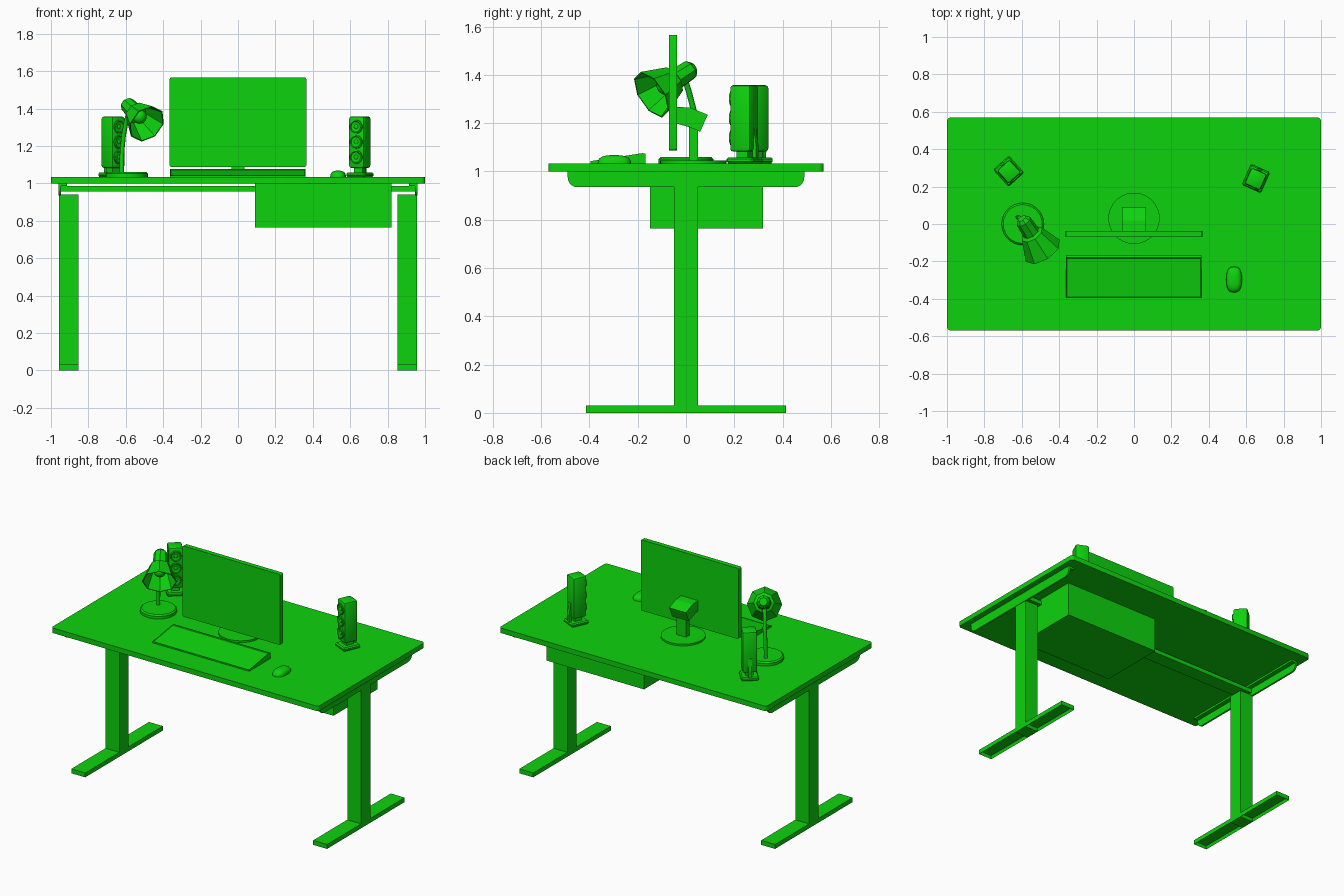
import bpy, bmesh, math
from mathutils import Matrix, Vector

cube = bpy.data.objects.get("Cube")
if cube:
    bpy.data.objects.remove(cube, do_unlink=True)

GREEN = (0.004, 0.65, 0.004, 1)
green = bpy.data.materials.new("bright green")
green.use_nodes = True
green.diffuse_color = GREEN
green.node_tree.nodes["Principled BSDF"].inputs["Base Color"].default_value = GREEN


def finish(name, bm, matrix=None, smooth=False):
    bmesh.ops.recalc_face_normals(bm, faces=bm.faces)
    if matrix:
        bm.transform(matrix)
    mesh = bpy.data.meshes.new(name)
    bm.to_mesh(mesh)
    bm.free()
    mesh.materials.append(green)
    obj = bpy.data.objects.new(name, mesh)
    bpy.context.collection.objects.link(obj)
    if smooth:
        bpy.ops.object.select_all(action="DESELECT")
        obj.select_set(True)
        bpy.context.view_layer.objects.active = obj
        bpy.ops.object.shade_smooth_by_angle(angle=math.radians(35))
    return obj


def box_mesh(x, y, z):
    """Box from three (low, high) ranges."""
    bm = bmesh.new()
    bmesh.ops.create_cube(bm, size=1)
    for v in bm.verts:
        v.co = [r[0] if c < 0 else r[1] for c, r in zip(v.co, (x, y, z))]
    return bm


def box(name, x, y, z, bevel=0, axis=None, segments=3, matrix=None):
    """Box; bevel all edges, or only those along one axis."""
    bm = box_mesh(x, y, z)
    if bevel:
        edges = [e for e in bm.edges if axis is None or
                 abs((e.verts[0].co - e.verts[1].co).normalized()[axis]) > 0.9]
        bmesh.ops.bevel(bm, geom=edges, offset=bevel, segments=segments,
                        profile=0.5, affect="EDGES")
    return finish(name, bm, matrix, smooth=bool(bevel))


def prism(name, profile, x0, x1, matrix=None):
    """Extrude a (y, z) outline along x."""
    bm = bmesh.new()
    face = bm.faces.new([bm.verts.new((x0, y, z)) for y, z in profile])
    new = bmesh.ops.extrude_face_region(bm, geom=[face])["geom"]
    bmesh.ops.translate(bm, vec=(x1 - x0, 0, 0),
                        verts=[v for v in new if isinstance(v, bmesh.types.BMVert)])
    return finish(name, bm, matrix)


def revolve(name, profile, origin, direction=(0, 0, 1), sides=32, matrix=None, smooth=True):
    """Spin a (radius, distance) outline about an axis."""
    bm = bmesh.new()
    rings = []
    for r, t in profile:
        rings.append([bm.verts.new((r * math.cos(a), r * math.sin(a), t))
                      for a in (2 * math.pi * i / sides for i in range(sides))])
    for low, high in zip(rings, rings[1:]):
        for i in range(sides):
            j = (i + 1) % sides
            bm.faces.new((low[i], low[j], high[j], high[i]))
    bmesh.ops.remove_doubles(bm, verts=bm.verts, dist=1e-5)
    turn = Vector(direction).to_track_quat("Z", "Y").to_matrix().to_4x4()
    place = Matrix.Translation(origin) @ turn
    return finish(name, bm, matrix @ place if matrix else place, smooth)


def tube(name, points, radius):
    curve = bpy.data.curves.new(name, "CURVE")
    curve.dimensions = "3D"
    curve.bevel_depth = radius
    curve.bevel_resolution = 2
    curve.use_fill_caps = True
    spline = curve.splines.new("POLY")
    spline.points.add(len(points) - 1)
    for p, co in zip(spline.points, points):
        p.co = (*co, 1)
    curve.materials.append(green)
    obj = bpy.data.objects.new(name, curve)
    bpy.context.collection.objects.link(obj)


TOP = 1.034

# Desk
box("desk_top", (-1, 1), (-0.57, 0.57), (1.0, TOP), 0.02, axis=2)
box("drawer_box", (0.09, 0.82), (-0.15, 0.32), (0.763, 1.0))
box("cross_beam", (-0.955, 0.955), (-0.05, 0.05), (0.957, 0.985))

for side, label in ((-1, "right"), (1, "left")):
    def span(a, b):
        return tuple(sorted((side * a, side * b)))
    box(label + "_leg", span(0.853, 0.957), (-0.05, 0.05), (0.01, 0.94))
    # Foot, hollow below on both sides of the leg
    bm = box_mesh(span(0.853, 0.957), (-0.415, 0.415), (0, 0.03))
    for y in (-0.05, 0.05):
        bmesh.ops.bisect_plane(bm, geom=bm.verts[:] + bm.edges[:] + bm.faces[:],
                               plane_co=(0, y, 0), plane_no=(0, 1, 0))
    bm.normal_update()
    hollow = [f for f in bm.faces if f.normal.z < -0.9 and abs(f.calc_center_median().y) > 0.1]
    bmesh.ops.inset_individual(bm, faces=hollow, thickness=0.01)
    for f in hollow:
        bmesh.ops.translate(bm, vec=(0, 0, 0.02), verts=f.verts)
    finish(label + "_foot", bm)
    # Side bracket with rounded lower ends
    arc = [(0.45 + 0.04 * math.sin(a), 0.975 - 0.04 * math.cos(a))
           for a in (math.pi / 2 * i / 5 for i in range(6))]
    outline = arc + [(0.49, 1.0), (-0.49, 1.0)] + [(-y, z) for y, z in reversed(arc)]
    prism(label + "_bracket", outline, *span(0.947, 0.96))
    box(label + "_bracket_flange", span(0.915, 0.96), (-0.49, 0.49), (0.987, 1.0))

# Monitor
box("monitor_screen", (-0.365, 0.365), (-0.07, -0.038), (1.088, 1.566), 0.008, axis=1)
prism("monitor_mount", [(-0.038, 1.268), (0.02, 1.264), (0.09, 1.235), (0.059, 1.165),
                        (0.01, 1.185), (-0.038, 1.198)], -0.063, 0.063)
box("monitor_neck", (-0.035, 0.035), (0.012, 0.05), (1.04, 1.2))
revolve("monitor_base", [(0, 0), (0.137, 0), (0.137, 0.012), (0, 0.012)],
        (0, 0.03, TOP), sides=40)

# Keyboard: wedge with a slightly sunken key bed
bm = bmesh.new()
outline = [(-0.395, TOP), (-0.395, 1.043), (-0.18, 1.076), (-0.168, 1.074), (-0.168, TOP)]
cap = bm.faces.new([bm.verts.new((-0.363, y, z)) for y, z in outline])
ext = bmesh.ops.extrude_face_region(bm, geom=[cap])["geom"]
bmesh.ops.translate(bm, vec=(0.723, 0, 0),
                    verts=[v for v in ext if isinstance(v, bmesh.types.BMVert)])
bmesh.ops.recalc_face_normals(bm, faces=bm.faces)
bed = max(bm.faces, key=lambda f: f.calc_area() * (f.normal.z > 0.5))
bmesh.ops.inset_individual(bm, faces=[bed], thickness=0.006, depth=-0.003)
finish("keyboard", bm)

# Mouse: squared-off dome
bm = bmesh.new()
bmesh.ops.create_uvsphere(bm, u_segments=24, v_segments=12, radius=1)
for v in bm.verts:
    x, y, z = [math.copysign(abs(c) ** 0.75, c) for c in v.co]
    v.co = (0.535 + 0.042 * x, -0.297 + 0.069 * y, TOP + 0.034 * max(z, 0))
bmesh.ops.remove_doubles(bm, verts=bm.verts, dist=1e-5)
finish("mouse", bm, smooth=True)

# Speakers, each turned towards the chair
for label, x, y, angle in (("left", 0.652, 0.243, -24), ("right", -0.67, 0.282, 42)):
    m = Matrix.Translation((x, y, 0)) @ Matrix.Rotation(math.radians(angle), 4, "Z")
    box(label + "_speaker_base", (-0.055, 0.055), (-0.06, 0.06), (TOP, 1.058),
        0.007, segments=1, matrix=m)
    box(label + "_speaker_body", (-0.046, 0.046), (-0.05, 0.045), (1.082, 1.358),
        0.013, segments=2, matrix=m)
    box(label + "_speaker_stem", (-0.025, 0.025), (-0.025, 0.025), (1.05, 1.09), matrix=m)
    prism(label + "_speaker_strut", [(0.056, 1.055), (0.058, 1.1), (0.047, 1.18),
                                     (0.04, 1.18), (0.04, 1.055)], -0.012, 0.012, m)
    for i in range(3):
        revolve(f"{label}_speaker_driver_{i + 1}",
                [(0.037, -0.002), (0.036, 0.006), (0.031, 0.008), (0.027, 0.004),
                 (0.012, 0.0015), (0.008, 0.004), (0, 0.005)],
                (0, -0.05, 1.14 + 0.081 * i), (0, -1, 0), sides=20, matrix=m)

# Desk lamp
revolve("lamp_base", [(0, 0), (0.113, 0), (0.113, 0.018), (0.104, 0.026), (0, 0.026)],
        (-0.595, 0, TOP), sides=28)
tube("lamp_pole", [(-0.622, 0.035, 1.05), (-0.62, 0.035, 1.17), (-0.612, 0.033, 1.25),
                   (-0.598, 0.012, 1.33), (-0.58, -0.01, 1.4)], 0.012)
axis = Vector((0.11, -0.17, -0.11)).normalized()
back = Vector((-0.6, 0.03, 1.43))
revolve("lamp_shade", [(0, 0), (0.025, 0), (0.042, 0.02), (0.046, 0.105), (0.064, 0.115),
                       (0.108, 0.235), (0.102, 0.235), (0.058, 0.121), (0, 0.121)],
        back, axis, sides=8, smooth=False)
bm = bmesh.new()
bmesh.ops.create_uvsphere(bm, u_segments=16, v_segments=10, radius=0.038)
finish("lamp_bulb", bm, Matrix.Translation(back + axis * 0.155), smooth=True)
